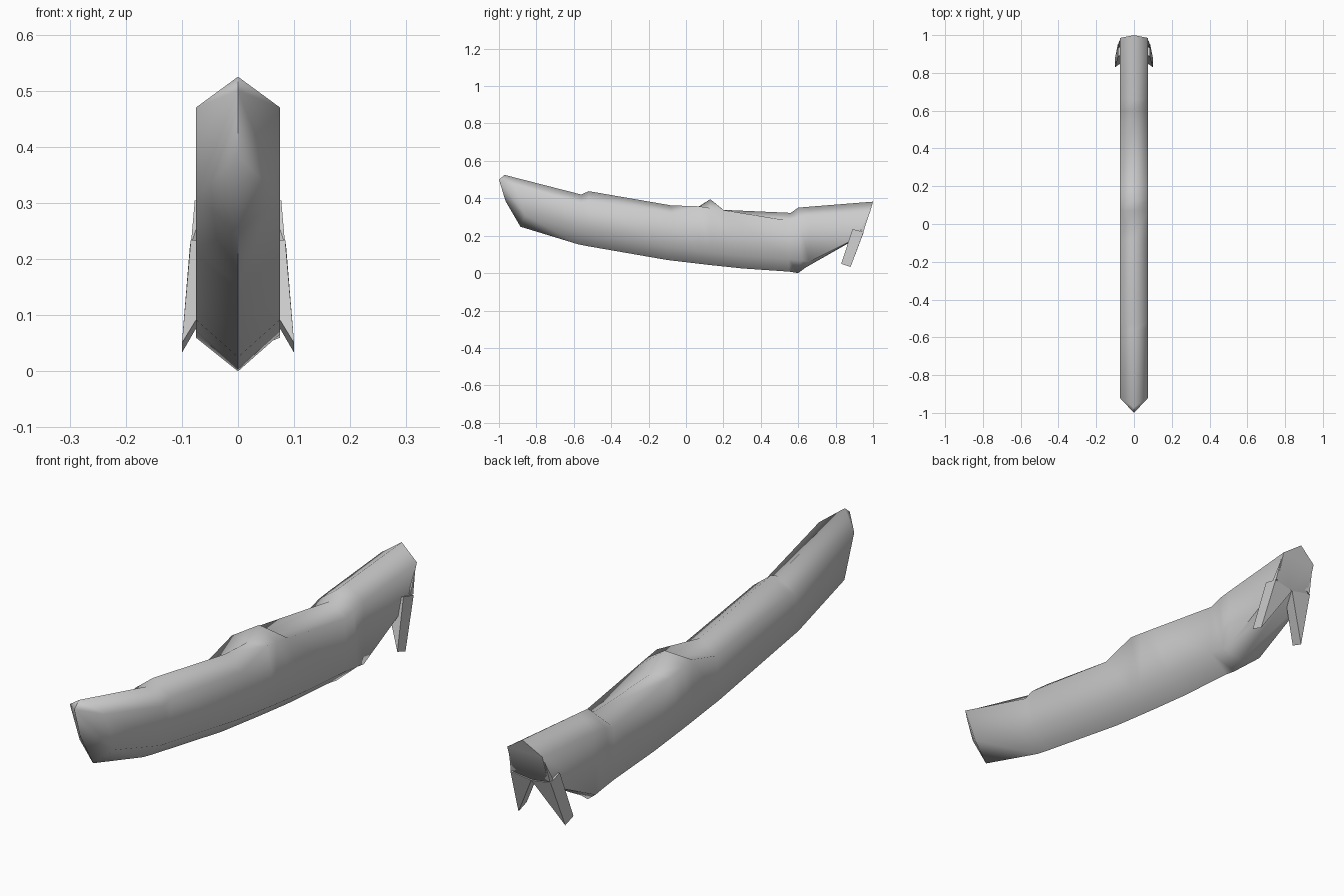
import bpy, bmesh, math

cube = bpy.data.objects.get("Cube")
if cube:
    bpy.data.objects.remove(cube)

grey = bpy.data.materials.new("light grey")
grey.use_nodes = True
colour = (0.6, 0.6, 0.6, 1)
grey.diffuse_color = colour
grey.node_tree.nodes["Principled BSDF"].inputs["Base Color"].default_value = colour

HALF = 0.075


def finish(name, bm, angle):
    bmesh.ops.recalc_face_normals(bm, faces=bm.faces)
    mesh = bpy.data.meshes.new(name)
    bm.to_mesh(mesh)
    bm.free()
    mesh.materials.append(grey)
    ob = bpy.data.objects.new(name, mesh)
    bpy.context.collection.objects.link(ob)
    bpy.ops.object.select_all(action='DESELECT')
    ob.select_set(True)
    bpy.context.view_layer.objects.active = ob
    bpy.ops.object.shade_smooth_by_angle(angle=math.radians(angle))


def hull(name, points):
    bm = bmesh.new()
    for p in points:
        bm.verts.new(p)
    bmesh.ops.convex_hull(bm, input=bm.verts)
    finish(name, bm, 20)


# Body sections as (y, z) pairs: top ridge, upper shoulder, lower shoulder, keel
sections = [
    ((-.97, .525), (-.92, .47), (-.86, .31), (-.885, .248)),
    ((-.56, .42), (-.56, .365), (-.58, .22), (-.58, .155)),
    ((-.52, .438), (-.52, .38), (-.52, .21), (-.52, .143)),
    ((-.08, .362), (-.08, .315), (-.1, .138), (-.1, .07)),
    ((.07, .355), (.07, .357), (.07, .117), (.07, .05)),
    ((.13, .395), (.13, .348), (.13, .11), (.13, .043)),
    ((.2, .338), (.2, .337), (.3, .092), (.3, .025)),
    ((.56, .322), (.55, .28), (.55, .075), (.55, .008)),
    ((.6, .35), (.6, .295), (.62, .066), (.6, .0)),
    ((.66, .355), (.66, .302), (.66, .06), (.64, .03)),
    ((1, .382), (.985, .33), (.94, .2), (.94, .205)),
]

bm = bmesh.new()
rings = []
for ridge, upper, lower, keel in sections:
    outline = [(0, ridge), (HALF, upper), (HALF, lower),
               (0, keel), (-HALF, lower), (-HALF, upper)]
    rings.append([bm.verts.new((x, y, z)) for x, (y, z) in outline])
for a, b in zip(rings, rings[1:]):
    for i in range(6):
        j = (i + 1) % 6
        bm.faces.new((a[i], a[j], b[j], b[i]))

# Wedge-shaped prow and flat tail
tip = bm.verts.new((0, -1, .5))
stem = bm.verts.new((0, -.965, .385))
top, *_, keel, _, _ = rings[0]
for upper, lower in ((rings[0][1], rings[0][2]), (rings[0][5], rings[0][4])):
    bm.faces.new((top, tip, upper))
    bm.faces.new((tip, stem, lower, upper))
    bm.faces.new((stem, keel, lower))
bm.faces.new(rings[-1])
finish("body", bm, 74)

# Splayed tail fins meeting under the tail, each with a small root fairing
for side, s in (("left", 1), ("right", -1)):
    hull(side + "_tail_fin", [
        (s * .084, .89, .235), (s * .086, .95, .22),
        (s * .1, .88, .033), (s * .1, .83, .05),
        (0, .9, .215), (0, .945, .205)])
    hull(side + "_fin_root", [
        (s * .077, .972, .305), (s * .084, .95, .222),
        (s * .084, .93, .225), (s * .06, .95, .23), (s * .06, .97, .3)])
